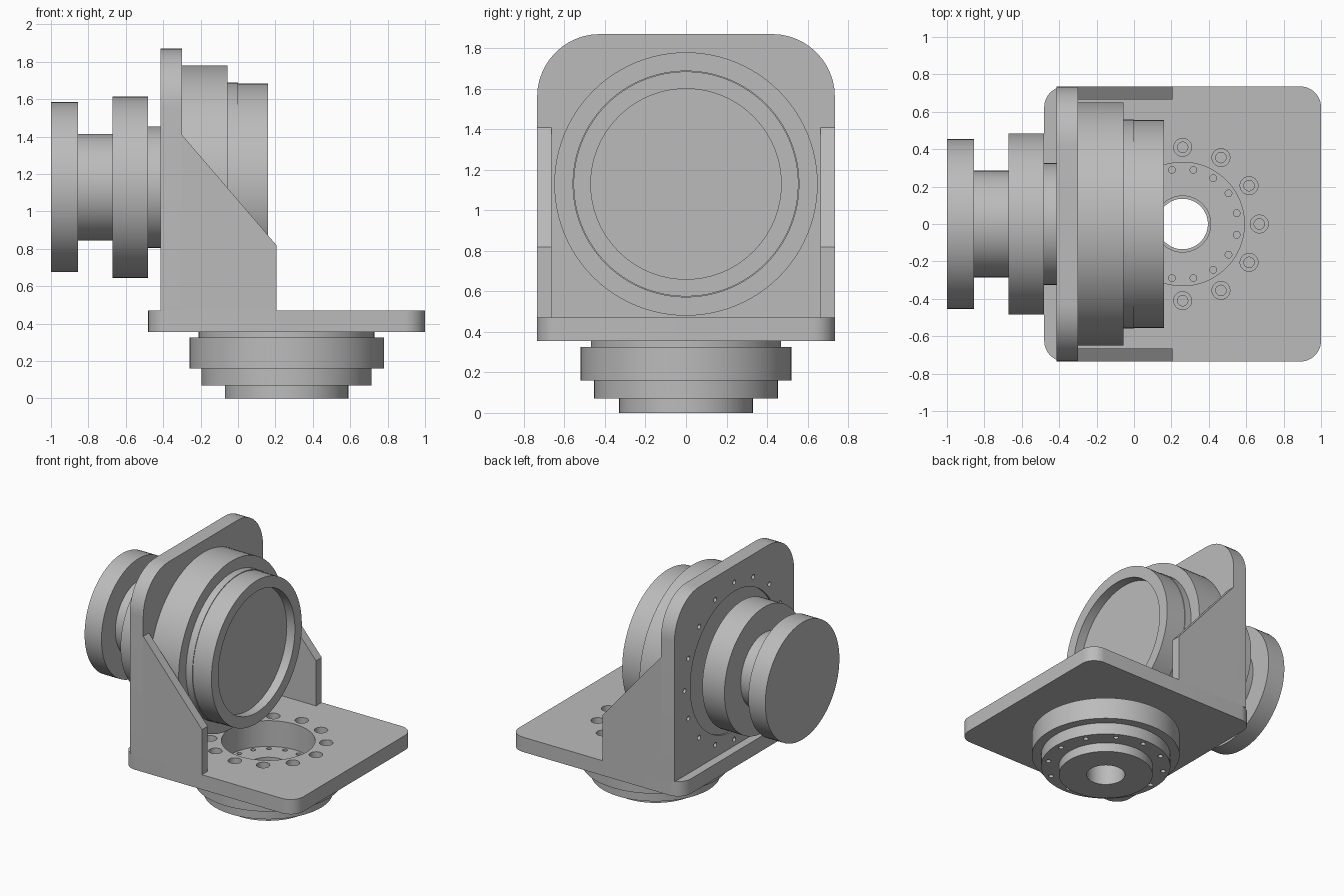
import bpy, bmesh
from math import pi, cos, sin
from mathutils import Matrix, Vector

cube = bpy.data.objects.get("Cube")
if cube:
    bpy.data.objects.remove(cube)

grey = bpy.data.materials.new("machined grey")
grey.use_nodes = True
COLOUR = (0.5, 0.5, 0.5, 1)
grey.diffuse_color = COLOUR
grey.node_tree.nodes["Principled BSDF"].inputs["Base Color"].default_value = COLOUR

BASE_X = 0.26      # centre of the upright bearing
AXIS_Z = 1.13      # height of the horizontal axis
HALF = 0.735       # half depth of both plates
UPRIGHT = Matrix.Translation((BASE_X, 0, 0))
SIDEWAYS = Matrix.Translation((0, 0, AXIS_Z)) @ Matrix.Rotation(pi / 2, 4, 'Y')


def finish(name, bm, matrix=Matrix()):
    bmesh.ops.remove_doubles(bm, verts=bm.verts, dist=1e-5)
    bmesh.ops.transform(bm, matrix=matrix, verts=bm.verts)
    bmesh.ops.recalc_face_normals(bm, faces=bm.faces)
    mesh = bpy.data.meshes.new(name)
    bm.to_mesh(mesh)
    bm.free()
    mesh.materials.append(grey)
    obj = bpy.data.objects.new(name, mesh)
    bpy.context.collection.objects.link(obj)
    return obj


def turned(name, profile, matrix, closed=False, steps=96):
    """Spin (radius, height) points around the local z axis."""
    bm = bmesh.new()
    verts = [bm.verts.new((r, 0, h)) for r, h in profile]
    edges = [bm.edges.new(pair) for pair in zip(verts, verts[1:])]
    if closed:
        edges.append(bm.edges.new((verts[-1], verts[0])))
    bmesh.ops.spin(bm, geom=verts + edges, cent=(0, 0, 0), axis=(0, 0, 1),
                   angle=2 * pi, steps=steps, use_duplicate=False)
    return finish(name, bm, matrix)


def stepped(sections):
    """Turn (radius, start, end) sections into a solid stepped profile."""
    points = [(0, sections[0][1])]
    for r, a, b in sections:
        points += [(r, a), (r, b)]
    return points + [(0, sections[-1][2])]


def prism(name, points, direction):
    bm = bmesh.new()
    face = bm.faces.new([bm.verts.new(p) for p in points])
    new = bmesh.ops.extrude_face_region(bm, geom=[face])["geom"]
    bmesh.ops.translate(bm, vec=Vector(direction),
                        verts=[g for g in new if isinstance(g, bmesh.types.BMVert)])
    return finish(name, bm)


def corner(u, v, radius, start, steps=12):
    """Quarter arc around (u, v)."""
    angles = [start + pi / 2 * i / steps for i in range(steps + 1)]
    return [(u + radius * cos(a), v + radius * sin(a)) for a in angles]


def cut(target, cutter):
    mod = target.modifiers.new("cut", 'BOOLEAN')
    mod.operation = 'DIFFERENCE'
    mod.solver = 'EXACT'
    mod.object = cutter
    bpy.context.view_layer.objects.active = target
    bpy.ops.object.modifier_apply(modifier=mod.name)
    bpy.data.objects.remove(cutter)


def hole_ring(count, ring, radius, low, high, matrix, offset=0.0):
    """A circle of drill cylinders from low to high along the local z axis."""
    bm = bmesh.new()
    for i in range(count):
        a = offset + 2 * pi * i / count
        place = Matrix.Translation((ring * cos(a), ring * sin(a), (low + high) / 2))
        bmesh.ops.create_cone(bm, cap_ends=True, segments=24, radius1=radius,
                              radius2=radius, depth=high - low, matrix=place)
    return finish("drill", bm, matrix)


# Base plate with rounded corners, large bore and ring of bolt holes
r = 0.11
outline = (corner(1 - r, HALF - r, r, 0) + corner(-0.48 + r, HALF - r, r, pi / 2)
           + corner(-0.48 + r, r - HALF, r, pi) + corner(1 - r, r - HALF, r, 1.5 * pi))
base_plate = prism("base_plate", [(x, y, 0.355) for x, y in outline], (0, 0, 0.115))
cut(base_plate, turned("bore", stepped([(0.33, 0.3, 0.6)]), UPRIGHT))
cut(base_plate, hole_ring(12, 0.41, 0.048, 0.4, 0.6, UPRIGHT))
cut(base_plate, hole_ring(12, 0.41, 0.028, 0.3, 0.45, UPRIGHT))

# Upright plate with rounded top corners, bearing seat and screw holes
r = 0.31
outline = (corner(HALF - r, 1.87 - r, r, 0) + corner(r - HALF, 1.87 - r, r, pi / 2)
           + [(-HALF, 0.47), (HALF, 0.47)])
upright_plate = prism("upright_plate", [(-0.415, y, z) for y, z in outline], (0.115, 0, 0))
cut(upright_plate, turned("seat", stepped([(0.54, -0.5, -0.4)]), SIDEWAYS))
cut(upright_plate, hole_ring(16, 0.61, 0.018, -0.5, -0.35, SIDEWAYS))

# Side gussets bracing the two plates
gussets = []
for side, name in ((1, "left_gusset"), (-1, "right_gusset")):
    shape = [(-0.3, 0.47), (0.205, 0.47), (0.205, 0.82), (-0.3, 1.41)]
    gussets.append(prism(name, [(x, side * HALF, z) for x, z in shape],
                         (0, -side * 0.07, 0)))

# Lower bearing: stepped rings with a pocket, a through bore and screw holes
lower_bearing = turned("lower_bearing", [
    (0.135, 0), (0.33, 0), (0.33, 0.07), (0.455, 0.07), (0.455, 0.16), (0.52, 0.16),
    (0.52, 0.325), (0.47, 0.325), (0.47, 0.355), (0.33, 0.355), (0.33, 0.27),
    (0.15, 0.27), (0.15, 0.2), (0.135, 0.2)], UPRIGHT, closed=True)
cut(lower_bearing, hole_ring(16, 0.295, 0.018, 0.2, 0.3, UPRIGHT, pi / 16))
cut(lower_bearing, hole_ring(12, 0.41, 0.018, 0.0, 0.12, UPRIGHT))
cut(lower_bearing, hole_ring(12, 0.41, 0.028, 0.28, 0.4, UPRIGHT))

# Side bearing: stepped housing with a shallow dished face
housing = stepped([(0.65, -0.3, -0.055), (0.56, -0.055, 0), (0.555, 0, 0.16)])
side_bearing = turned("side_bearing", housing[:-1] + [(0.47, 0.16), (0.47, 0.09), (0, 0.09)],
                      SIDEWAYS)

# Grooved output shaft behind the upright plate
output_shaft = turned("output_shaft", stepped([
    (0.455, -1, -0.855), (0.285, -0.855, -0.67), (0.485, -0.67, -0.48),
    (0.325, -0.48, -0.4)]), SIDEWAYS)

# Smooth round walls, keep machined edges crisp
bpy.ops.object.select_all(action='DESELECT')
for obj in [base_plate, upright_plate, lower_bearing, side_bearing, output_shaft] + gussets:
    obj.select_set(True)
bpy.context.view_layer.objects.active = base_plate
bpy.ops.object.shade_smooth_by_angle(angle=pi / 6)
